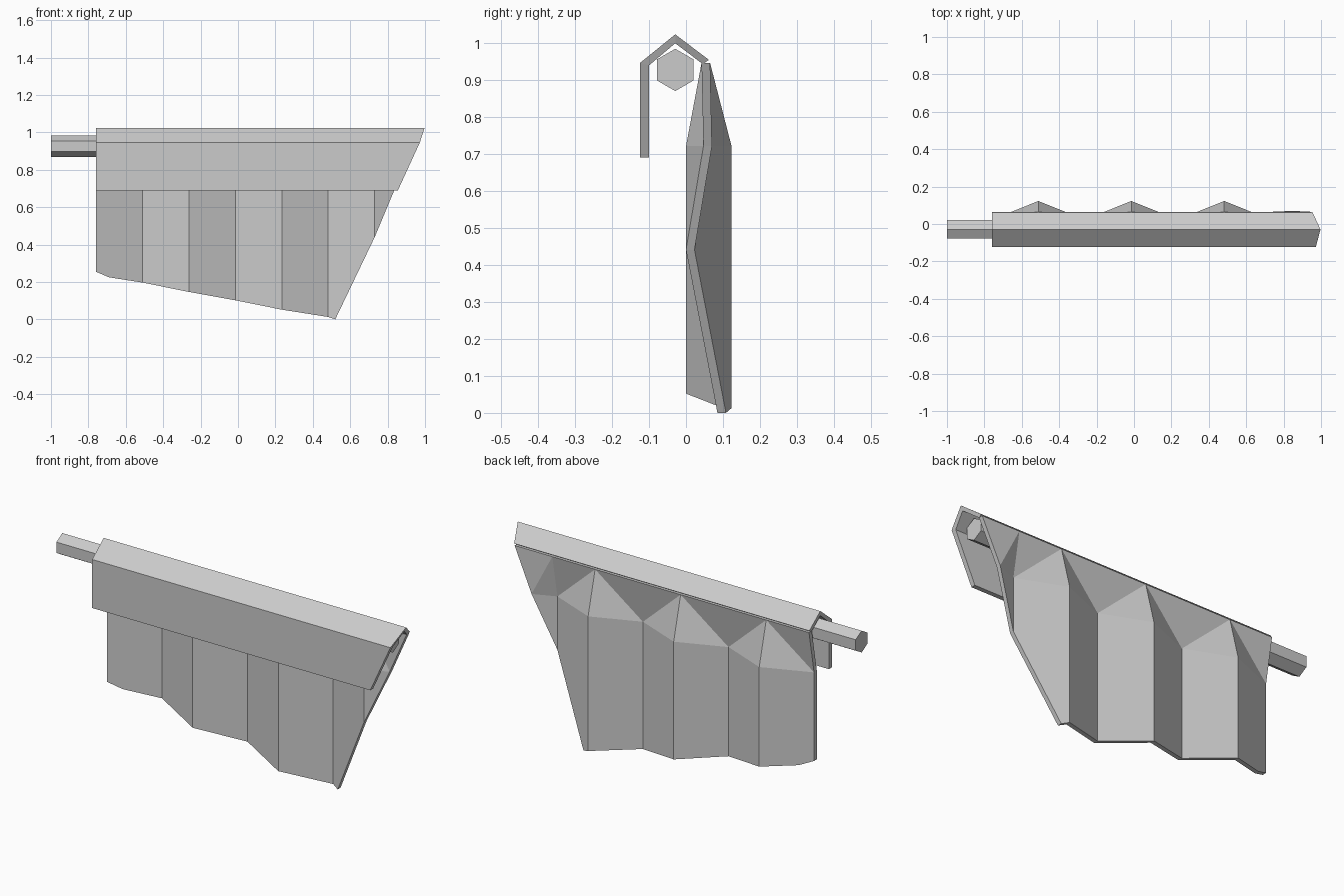
import bpy
import bmesh
import math
from mathutils import Matrix, Vector

cube = bpy.data.objects.get("Cube")
if cube:
    bpy.data.objects.remove(cube, do_unlink=True)

grey = bpy.data.materials.new("plain grey")
grey.use_nodes = True
colour = (0.6, 0.6, 0.6, 1)
grey.diffuse_color = colour
grey.node_tree.nodes["Principled BSDF"].inputs["Base Color"].default_value = colour


def finish(name, bm):
    bmesh.ops.recalc_face_normals(bm, faces=bm.faces)
    mesh = bpy.data.meshes.new(name)
    bm.to_mesh(mesh)
    bm.free()
    mesh.materials.append(grey)
    obj = bpy.data.objects.new(name, mesh)
    bpy.context.collection.objects.link(obj)
    return obj


LEFT = -0.76

# Hexagonal rod along x
bm = bmesh.new()
start, end = -1.0, 0.92
place = Matrix.Translation(((start + end) / 2, -0.029, 0.926)) @ Matrix.Rotation(math.pi / 2, 4, "Y")
bmesh.ops.create_cone(bm, cap_ends=True, segments=6, radius1=0.057, radius2=0.057,
                      depth=end - start, matrix=place @ Matrix.Rotation(math.pi / 2, 4, "Z"))
finish("curtain_rod", bm)

# Folded cover over the rod: (y, z, right end x), outer then inner skin
outer = [(-0.124, 0.69, 0.855), (-0.124, 0.945, 0.972), (-0.029, 1.022, 0.997), (0.062, 0.953, 0.955)]
inner = [(-0.1, 0.69, 0.855), (-0.1, 0.938, 0.968), (-0.029, 0.998, 0.987), (0.045, 0.942, 0.95)]
bm = bmesh.new()
rows = [[(bm.verts.new((LEFT, y, z)), bm.verts.new((x, y, z))) for y, z, x in skin]
        for skin in (outer, inner)]
for row in rows:
    for a, b in zip(row, row[1:]):
        bm.faces.new((a[0], b[0], b[1], a[1]))
for end_index in (0, 1):
    for i in range(len(outer) - 1):
        bm.faces.new((rows[0][i][end_index], rows[0][i + 1][end_index],
                      rows[1][i + 1][end_index], rows[1][i][end_index]))
for i in (0, -1):
    bm.faces.new((rows[0][i][0], rows[0][i][1], rows[1][i][1], rows[1][i][0]))
finish("top_cover", bm)

# Pleated curtain: flat at the top, zigzag below
TOP, MID, TOP_Y, DEPTH, THICK = 0.945, 0.72, 0.042, 0.1, 0.023
PLEAT = 0.2485
bottom = [0.255, 0.197, 0.147, 0.102, 0.052, 0.013, 0.44]
extra = {0: (-0.69, 0.225), 5: (0.52, 0.0)}  # cut corners on the hem


def fold_y(x):
    t = (x - LEFT) / PLEAT % 2
    return DEPTH * (1 - abs(1 - t))


bm = bmesh.new()


def fold_vert(x, z):
    return bm.verts.new((x, fold_y(x), z))


columns = []
for i, low in enumerate(bottom):
    x = LEFT + i * PLEAT
    columns.append((bm.verts.new((x, TOP_Y, TOP)), fold_vert(x, MID), fold_vert(x, low)))

for i, (a, b) in enumerate(zip(columns, columns[1:])):
    hem = [fold_vert(*extra[i])] if i in extra else []
    bm.faces.new([a[1], a[2]] + hem + [b[2], b[1]])
    # Crease runs from the peak at the top to the valley below
    if i % 2:
        bm.faces.new((a[0], a[1], b[1]))
        bm.faces.new((a[0], b[1], b[0]))
    else:
        bm.faces.new((a[0], a[1], b[0]))
        bm.faces.new((a[1], b[1], b[0]))

# Slanted right edge
last = columns[-1]
edge_top = bm.verts.new((0.95, TOP_Y, TOP))
edge_mid = fold_vert(0.848, MID)
bm.faces.new((last[1], last[2], edge_mid))
bm.faces.new((last[0], last[1], edge_mid))
bm.faces.new((last[0], edge_mid, edge_top))

# Give the cloth thickness towards the back
front = list(bm.faces)
copy = bmesh.ops.extrude_face_region(bm, geom=front, use_keep_orig=True)
moved = [g for g in copy["geom"] if isinstance(g, bmesh.types.BMVert)]
bmesh.ops.translate(bm, verts=moved, vec=Vector((0, THICK, 0)))
finish("pleated_curtain", bm)
